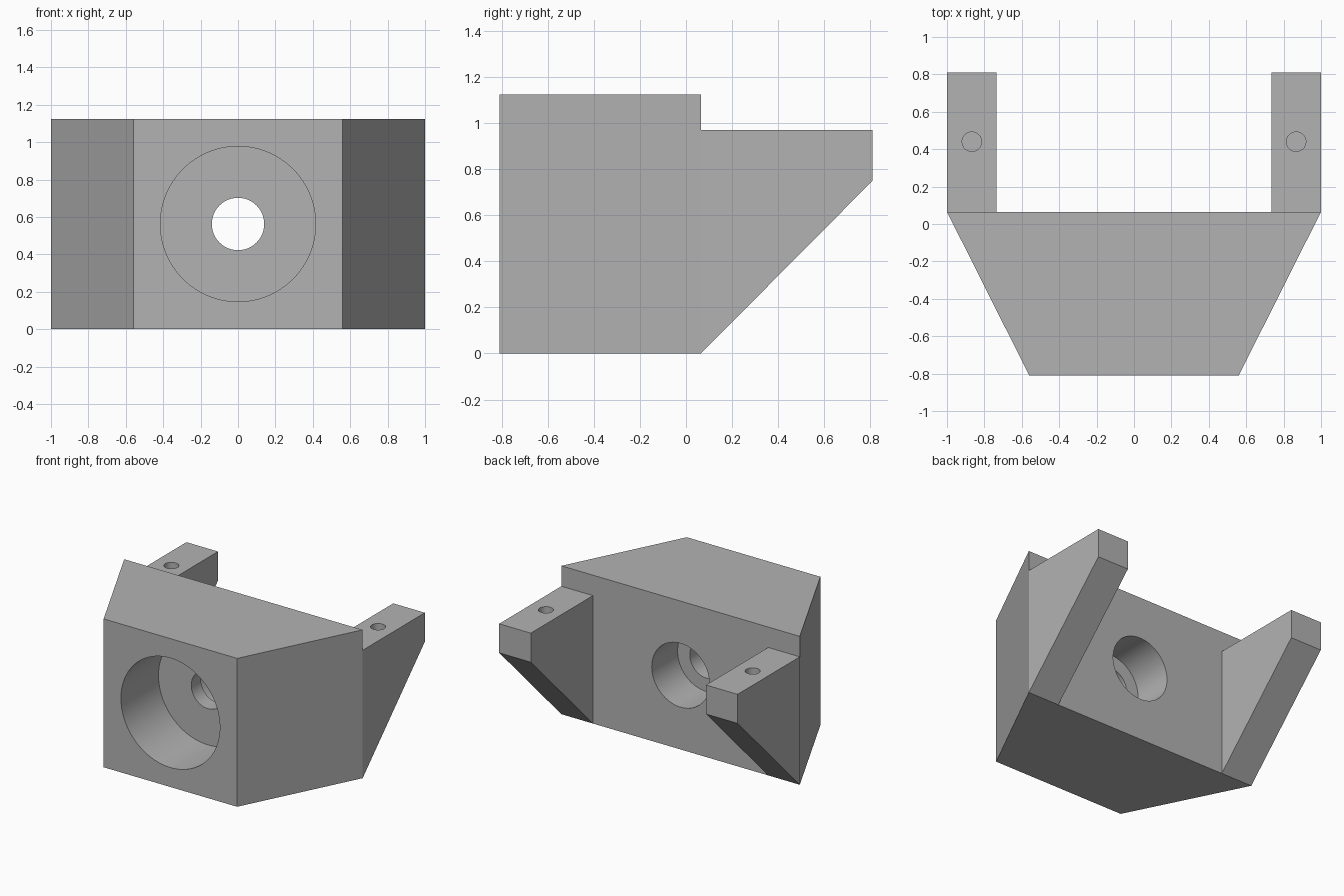
import bpy, bmesh, math
from mathutils import Matrix, Vector

cube = bpy.data.objects.get("Cube")
if cube:
    bpy.data.objects.remove(cube, do_unlink=True)

grey = bpy.data.materials.new("plain_grey")
grey.use_nodes = True
colour = (0.45, 0.45, 0.45, 1)
grey.diffuse_color = colour
grey.node_tree.nodes["Principled BSDF"].inputs["Base Color"].default_value = colour


def add_object(name, bm):
    bmesh.ops.recalc_face_normals(bm, faces=bm.faces)
    mesh = bpy.data.meshes.new(name)
    bm.to_mesh(mesh)
    bm.free()
    mesh.materials.append(grey)
    obj = bpy.data.objects.new(name, mesh)
    bpy.context.collection.objects.link(obj)
    return obj


def prism(name, outline, extrusion):
    """Extrude a flat outline along a vector."""
    bm = bmesh.new()
    face = bm.faces.new([bm.verts.new(p) for p in outline])
    result = bmesh.ops.extrude_face_region(bm, geom=[face], use_keep_orig=True)
    verts = [v for v in result["geom"] if isinstance(v, bmesh.types.BMVert)]
    bmesh.ops.translate(bm, verts=verts, vec=Vector(extrusion))
    return add_object(name, bm)


def lathe(name, profile, matrix, segments):
    """Revolve (radius, height) points about z, then place the solid."""
    bm = bmesh.new()
    rings = [[bm.verts.new((r * math.cos(a), r * math.sin(a), h))
              for a in (2 * math.pi * i / segments for i in range(segments))]
             for r, h in profile]
    for low, high in zip(rings, rings[1:]):
        for i in range(segments):
            j = (i + 1) % segments
            bm.faces.new((low[i], low[j], high[j], high[i]))
    bm.faces.new(rings[0][::-1])
    bm.faces.new(rings[-1])
    bm.transform(matrix)
    return add_object(name, bm)


def drill(obj, cutter):
    """Subtract the cutter and shade the bore walls smoothly."""
    cutter.hide_render = True
    mod = obj.modifiers.new("bore", "BOOLEAN")
    mod.operation = "DIFFERENCE"
    mod.solver = "EXACT"
    mod.object = cutter
    bpy.ops.object.select_all(action="DESELECT")
    bpy.context.view_layer.objects.active = obj
    obj.select_set(True)
    bpy.ops.object.modifier_apply(modifier=mod.name)
    bpy.data.objects.remove(cutter, do_unlink=True)
    bpy.ops.object.shade_smooth_by_angle(angle=math.radians(20))


FRONT, BACK, END = -0.81, 0.065, 0.81
HEIGHT, ARM_TOP = 1.125, 0.97

# Tapered body
body = prism("tapered_body",
             [(-0.56, FRONT, 0), (0.56, FRONT, 0), (1, BACK, 0), (-1, BACK, 0)],
             (0, 0, HEIGHT))

# Stepped bore: wide front pocket, narrow web hole, medium rear pocket
steps = [(0.415, FRONT - 0.1), (0.415, -0.36), (0.14, -0.36),
         (0.14, -0.245), (0.242, -0.245), (0.242, BACK + 0.1)]
along_y = Matrix.Translation((0, 0, HEIGHT / 2)) @ Matrix.Rotation(-math.pi / 2, 4, "X")
drill(body, lathe("bore_cutter", steps, along_y, 96))

# Rear arms with sloped undersides and blind screw holes
for name, side in (("left_arm", 1), ("right_arm", -1)):
    x = side * 0.735
    arm = prism(name,
                [(x, BACK, 0), (x, END, 0.75), (x, END, ARM_TOP), (x, BACK, ARM_TOP)],
                (side * 0.265, 0, 0))
    hole = lathe("screw_hole_cutter", [(0.052, -0.3), (0.052, 0.1)],
                 Matrix.Translation((side * 0.867, 0.44, ARM_TOP)), 48)
    drill(arm, hole)
